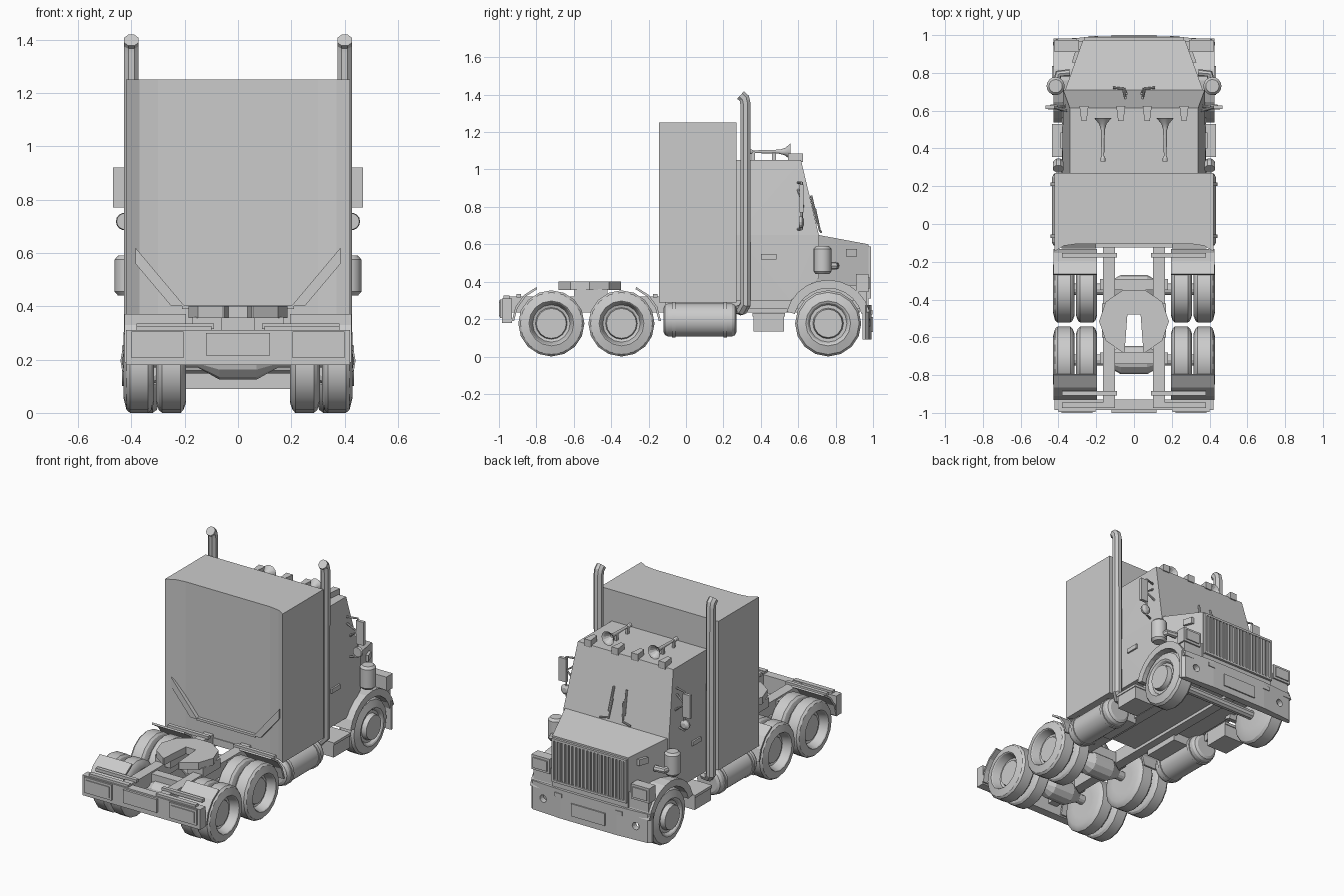
import bpy, bmesh
from math import sin, cos, pi, radians
from mathutils import Vector

if "Cube" in bpy.data.objects:
    bpy.data.objects.remove(bpy.data.objects["Cube"])


def finish(bm, name, mirror=False, bevel=0, smooth=False):
    bmesh.ops.recalc_face_normals(bm, faces=bm.faces[:])
    me = bpy.data.meshes.new(name)
    bm.to_mesh(me)
    bm.free()
    return place(me, name, mirror, bevel, smooth)


def place(me, name, mirror, bevel=0, smooth=False):
    ob = bpy.data.objects.new(name, me)
    bpy.context.collection.objects.link(ob)
    if smooth:
        bpy.ops.object.select_all(action='DESELECT')
        ob.select_set(True)
        bpy.context.view_layer.objects.active = ob
        bpy.ops.object.shade_smooth_by_angle(angle=radians(24))
    if bevel:
        b = ob.modifiers.new("bevel", 'BEVEL')
        b.width, b.segments = bevel, 1
    if mirror:
        ob.modifiers.new("mirror", 'MIRROR')
    return ob


def box(name, x0, x1, y0, y1, z0, z1, mirror=False, bevel=0):
    bm = bmesh.new()
    bmesh.ops.create_cube(bm, size=1)
    for v in bm.verts:
        v.co = ((x0 + x1) / 2 + v.co.x * (x1 - x0), (y0 + y1) / 2 + v.co.y * (y1 - y0),
                (z0 + z1) / 2 + v.co.z * (z1 - z0))
    return finish(bm, name, mirror, bevel)


def prism(name, pts, axis, a, b, mirror=False):
    # axis x: points are (y, z); y: (x, z); z: (x, y)
    put = {'x': lambda p, t: (t, p[0], p[1]), 'y': lambda p, t: (p[0], t, p[1]),
           'z': lambda p, t: (p[0], p[1], t)}[axis]
    bm = bmesh.new()
    lo = [bm.verts.new(put(p, a)) for p in pts]
    hi = [bm.verts.new(put(p, b)) for p in pts]
    bm.faces.new(lo)
    bm.faces.new(hi)
    for i in range(len(pts)):
        j = (i + 1) % len(pts)
        bm.faces.new((lo[i], lo[j], hi[j], hi[i]))
    return finish(bm, name, mirror)


def hull(name, half):
    bm = bmesh.new()
    for x, y, z in half:
        bm.verts.new((x, y, z))
        bm.verts.new((-x, y, z))
    bmesh.ops.convex_hull(bm, input=bm.verts[:])
    bmesh.ops.dissolve_limit(bm, angle_limit=0.01, verts=bm.verts[:], edges=bm.edges[:])
    return finish(bm, name)


def lathe(name, prof, axis, loc, seg=18, mirror=False, smooth=True):
    # profile of (distance along axis, radius), capped at both ends
    bm = bmesh.new()
    rings = []
    for t, r in prof:
        ring = []
        for i in range(seg):
            c, s = r * cos(2 * pi * i / seg), r * sin(2 * pi * i / seg)
            co = {'x': (t, c, s), 'y': (c, t, s), 'z': (c, s, t)}[axis]
            ring.append(bm.verts.new(Vector(co) + Vector(loc)))
        rings.append(ring)
    for a, b in zip(rings, rings[1:]):
        for i in range(seg):
            j = (i + 1) % seg
            bm.faces.new((a[i], a[j], b[j], b[i]))
    bm.faces.new(rings[0])
    bm.faces.new(rings[-1])
    return finish(bm, name, mirror, 0, smooth)


def tube(name, pts, r, mirror=True):
    cu = bpy.data.curves.new(name, 'CURVE')
    cu.dimensions, cu.bevel_depth, cu.bevel_resolution, cu.use_fill_caps = '3D', r, 2, True
    sp = cu.splines.new('POLY')
    sp.points.add(len(pts) - 1)
    for p, co in zip(sp.points, pts):
        p.co = (*co, 1)
    tmp = bpy.data.objects.new(name + "_path", cu)
    me = bpy.data.meshes.new_from_object(tmp)
    bpy.data.objects.remove(tmp)
    return place(me, name, mirror, 0, True)


def arc_band(cy, cz, r0, r1, a0, a1, n):
    ang = [radians(a0 + (a1 - a0) * i / n) for i in range(n + 1)]
    return ([(cy + r1 * cos(a), cz + r1 * sin(a)) for a in ang]
            + [(cy + r0 * cos(a), cz + r0 * sin(a)) for a in reversed(ang)])


# Sleeper (rear face recessed between its corners), cab and hood
back = [(-.42, .27), (-.42, -.145), (-.37, -.115), (-.3, -.105), (.3, -.105), (.37, -.115), (.42, -.145), (.42, .27)]
prism("sleeper", back, 'z', .29, 1.25)
prism("sleeper_rear_brace", [(.385, .62), (.385, .56), (.25, .40), (.2, .40)], 'y', -.13, -.10, True)
box("sleeper_rear_ledge", -.21, .21, -.125, -.10, .39, .405)
hull("cab", [(.38, .27, .30), (.38, .27, .65), (.34, .27, 1.05), (.34, .615, 1.05),
             (.375, .71, .65), (.38, .56, .30), (.375, .71, .42)])
hull("hood", [(.375, .68, .655), (.27, .975, .60), (.375, .68, .38), (.27, .975, .38)])
box("engine_bay", -.27, .27, .5, .975, .27, .40)
box("belly_panel", -.30, .30, -.11, .93, .255, .30)

# Grille with vertical bars
box("grille_back", -.265, .265, .97, .978, .31, .585)
for z in (.31, .575):
    box("grille_frame_bar", -.265, .265, .975, .99, z, z + .014)
box("grille_frame_side", .252, .266, .975, .99, .31, .589, True)
for i in range(19):
    x = -.234 + i * .026
    box("grille_bar", x - .007, x + .007, .975, .988, .32, .58)

# Front fenders and headlights
prism("front_fender", arc_band(.76, .18, .185, .23, 15, 165, 10), 'x', .27, .425, True)
box("fender_nose", .26, .41, .92, .965, .27, .38, True)
box("headlight_housing", .29, .42, .91, .975, .345, .44, True)
box("headlight", .305, .405, .97, .982, .36, .425, True)

# Front bumper with fog light openings
half = [(.43, .945), (.43, .96), (.41, .978), (.2, .992)]
bumper = prism("front_bumper", half + [(-x, y) for x, y in half[::-1]], 'z', .09, .275)
cutter = lathe("fog_light_cutter", [(.90, .024), (1.05, .024)], 'y', (.33, 0, .18), 14, True, False)
cutter.hide_render = True
cutter.hide_viewport = True
cut = bumper.modifiers.new("fog_holes", 'BOOLEAN')
cut.object, cut.operation, cut.solver = cutter, 'DIFFERENCE', 'EXACT'
box("front_plate", -.12, .12, .985, 1.0, .13, .21)
box("bumper_marker", .19, .24, .98, .996, .225, .25, True)

# Chassis
box("frame_rail", .10, .165, -.95, .93, .235, .32, True)
for y in (-.32, -.71):
    box("cross_member", -.18, .18, y - .03, y + .03, .24, .31)
box("rear_bar", -.42, .42, -.985, -.93, .18, .31)
box("rear_bar_cap", .10, .38, -.975, -.945, .31, .325, True)
box("tail_light", .205, .40, -.995, -.98, .205, .305, True)
box("tail_light_lens", .22, .385, -1.0, -.99, .22, .29, True)
box("rear_plate", -.12, .12, -1.0, -.98, .215, .30)

# Fifth wheel with slot
ring = [(.185 * cos(radians(a)), -.515 + .175 * sin(radians(a))) for a in range(-72, 253, 36)]
prism("fifth_wheel", ring + [(-.05, -.68), (-.035, -.48), (.035, -.48), (.05, -.68)], 'z', .355, .40)
box("fifth_wheel_mount", .06, .17, -.60, -.42, .30, .36, True)

# Axles and wheels
for y in (-.345, -.72):
    lathe("rear_axle", [(-.36, .03), (-.15, .03), (-.07, .075), (.07, .075), (.15, .03), (.36, .03)],
          'x', (0, y, .2), 12)
    lathe("inner_tyre", [(.195, .09), (.195, .14), (.205, .166), (.215, .177), (.285, .177), (.297, .166),
                         (.307, .14), (.307, .09)], 'x', (0, y, .177), 16, True)
    lathe("outer_wheel", [(.315, .09), (.315, .14), (.325, .166), (.337, .177), (.405, .177), (.418, .166),
                          (.43, .12), (.425, .115), (.375, .1), (.37, .085), (.385, .08)],
          'x', (0, y, .177), 16, True)
lathe("front_wheel", [(.29, .09), (.295, .14), (.305, .166), (.32, .177), (.395, .177), (.41, .166),
                      (.425, .12), (.42, .11), (.405, .1), (.405, .082), (.435, .076)],
      'x', (0, .76, .177), 16, True)
lathe("front_axle", [(-.3, .03), (.3, .03)], 'x', (0, .76, .177), 10)

# Rear mudguards and their hangers
prism("forward_mudguard", arc_band(-.345, .175, .20, .212, 68, 4, 3), 'x', .195, .425, True)
prism("rearward_mudguard", arc_band(-.72, .175, .20, .212, 112, 176, 3), 'x', .195, .425, True)
for y in (-.165, -.895):
    box("mudguard_hanger", .09, .38, y - .012, y + .012, .315, .335, True)

# Fuel tanks with straps, steps
lathe("fuel_tank", [(-.12, .065), (-.112, .082), (-.095, .09), (.245, .09), (.262, .082), (.27, .065)],
      'y', (.345, 0, .195), 18, True)
for y in (-.065, .21):
    lathe("tank_strap", [(y - .01, .096), (y + .01, .096)], 'y', (.345, 0, .195), 18, True)
box("tank_bracket", .15, .30, -.05, .2, .2, .28, True)
box("side_step", .28, .43, .36, .525, .135, .215, True)
box("side_step_tread", .28, .435, .355, .53, .215, .232, True)

# Exhaust stacks
tube("exhaust_stack", [(.33, .29, .25), (.375, .30, .25), (.40, .318, .28), (.40, .318, 1.35),
                       (.40, .312, 1.38), (.40, .292, 1.398)], .03)

# Air cleaners
lathe("air_cleaner", [(.44, .035), (.455, .048), (.575, .048), (.59, .035)], 'z', (.415, .73, 0), 16, True)
tube("air_cleaner_pipe", [(.34, .80, .485), (.40, .795, .485), (.41, .75, .485)], .02)

# Wing mirrors
box("wing_mirror", .415, .468, .608, .628, .77, .92, True)
lathe("round_mirror", [(.605, .03), (.62, .033), (.632, .015)], 'y', (.425, 0, .718), 14, True)
tube("mirror_bracket", [(.355, .60, .93), (.42, .618, .93), (.42, .618, .68), (.375, .60, .68)], .007)
tube("mirror_brace", [(.36, .625, .80), (.42, .615, .845), (.355, .60, .89)], .007)

# Roof marker lights and horns
for x in (.07, .265):
    plan = [(x - .024, .625), (x + .024, .625), (x + .014, .545), (x - .014, .545)]
    prism("roof_light", plan, 'z', 1.04, 1.085, True)
lathe("roof_horn", [(.33, .013), (.35, .013), (.36, .007), (.50, .011), (.53, .02), (.56, .045), (.555, .035),
                    (.52, .01)], 'y', (.165, 0, 1.095), 12, True)
for y in (.36, .47):
    box("horn_foot", .158, .172, y - .01, y + .01, 1.04, 1.10, True)

# Wipers and side marker lamps
tube("wiper_arm", [(.11, .722, .665), (.05, .715, .675), (.04, .69, .79)], .006)
tube("wiper_blade", [(.055, .705, .71), (.045, .668, .86)], .007)
box("cab_side_lamp", .37, .39, .40, .485, .52, .548, True)
prism("hood_side_lamp", [(.30, .855), (.33, .855), (.31, .915), (.28, .915)], 'z', .535, .575, True)
